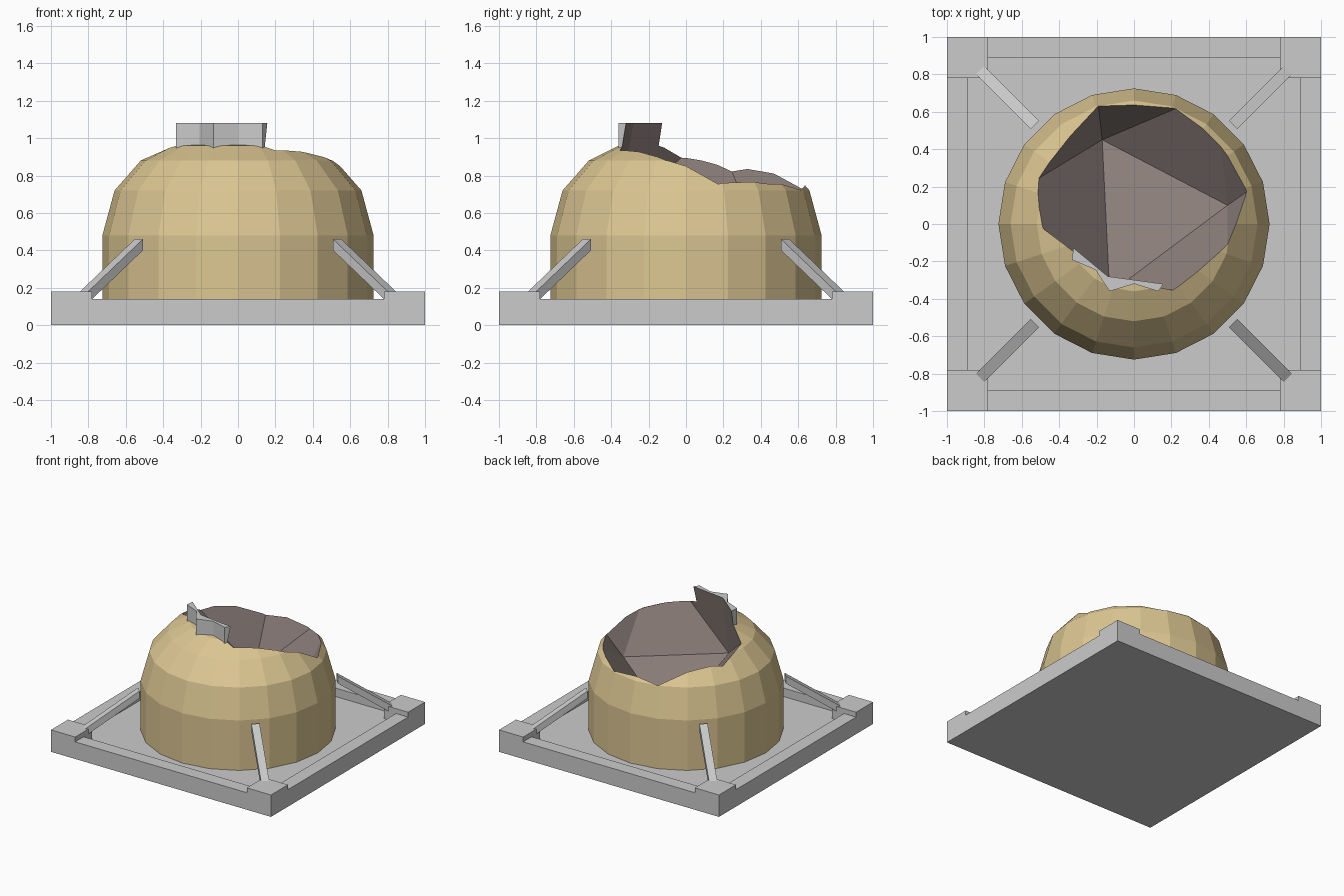
import bpy, bmesh
from math import sin, cos, pi, radians
from mathutils import Matrix, Vector

if "Cube" in bpy.data.objects:
    bpy.data.objects.remove(bpy.data.objects["Cube"])


def material(name, rgb):
    m = bpy.data.materials.new(name)
    m.diffuse_color = (*rgb, 1)
    m.use_nodes = True
    m.node_tree.nodes["Principled BSDF"].inputs["Base Color"].default_value = m.diffuse_color
    return m


GOLD = material("gold", (0.72, 0.57, 0.29))
BROWN = material("dark_brown", (0.26, 0.21, 0.195))
GREY = material("grey", (0.8, 0.8, 0.8))


def finish(name, bm, mat=None):
    bmesh.ops.recalc_face_normals(bm, faces=bm.faces)
    me = bpy.data.meshes.new(name)
    bm.to_mesh(me)
    bm.free()
    if mat:
        me.materials.append(mat)
    ob = bpy.data.objects.new(name, me)
    bpy.context.collection.objects.link(ob)
    return ob


def box(name, x0, x1, y0, y1, z0, z1):
    bm = bmesh.new()
    m = Matrix.Translation(((x0 + x1) / 2, (y0 + y1) / 2, (z0 + z1) / 2))
    m = m @ Matrix.Diagonal((x1 - x0, y1 - y0, z1 - z0, 1))
    bmesh.ops.create_cube(bm, size=1, matrix=m)
    return finish(name, bm)


def prism(name, points, offset, mat=None, matrix=None):
    bm = bmesh.new()
    f = bm.faces.new([bm.verts.new(p) for p in points])
    ext = bmesh.ops.extrude_face_region(bm, geom=[f])["geom"]
    bmesh.ops.translate(bm, vec=offset, verts=[v for v in ext if isinstance(v, bmesh.types.BMVert)])
    if matrix:
        bm.transform(matrix)
    return finish(name, bm, mat)


# base: sunken floor, edge strips and raised corner blocks
box("base_floor", -1, 1, -1, 1, 0, 0.07)
for s, side in ((-1, "a"), (1, "b")):
    lo, hi = sorted((s * 0.89, s))
    box("edge_strip_x_" + side, lo, hi, -0.78, 0.78, 0.07, 0.14)
    box("edge_strip_y_" + side, -0.78, 0.78, lo, hi, 0.07, 0.14)
    for t in (-1, 1):
        ylo, yhi = sorted((t * 0.78, t))
        xlo, xhi = sorted((s * 0.78, s))
        box("corner_block", xlo, xhi, ylo, yhi, 0.07, 0.18)

# four diagonal struts
w = 0.062
for k in range(4):
    prof = [(0.75, -w / 2, 0.40), (0.75, -w / 2, 0.46), (1.19, -w / 2, 0.162), (1.19, -w / 2, 0.102)]
    prism("strut", prof, (0, w, 0), matrix=Matrix.Rotation(radians(45 + 90 * k), 4, 'Z'))

# solid dome, twenty sides
N = 20
bm = bmesh.new()
rings = []
for r, z in ((0.725, 0.07), (0.725, 0.48), (0.66, 0.72), (0.52, 0.88), (0.36, 0.96)):
    rings.append([bm.verts.new((r * cos(2 * pi * i / N), r * sin(2 * pi * i / N), z)) for i in range(N)])
top = bm.verts.new((0, 0, 1.0))
bm.faces.new(rings[0][::-1])
for i in range(N):
    j = (i + 1) % N
    for a, b in zip(rings, rings[1:]):
        bm.faces.new((a[i], a[j], b[j], b[i]))
    bm.faces.new((rings[-1][i], rings[-1][j], top))
dome = finish("dome", bm, GOLD)

# nine-pointed collar on the crown, mostly broken away
star = []
for i in range(18):
    r = 0.383 if i % 2 == 0 else 0.32
    a = radians(250 + 20 * i)
    star.append((r * cos(a), r * sin(a), 0.9))
collar = prism("collar_fragment", star, (0, 0, 0.18), GREY)

# large faceted cutter that breaks the crown open
bm = bmesh.new()
for p in ((-0.17, 0.45, 0.33), (0.5, 0.1, 0.57), (-0.13, -0.37, 0.59),
          (-0.665, 0.15, 1.05), (-0.206, 0.774, 1.03), (0.43, 0.705, 0.93),
          (0.7, 0.24, 0.93), (0.5, -0.34, 1.23), (-0.146, -0.226, 1.374), (0, 0.3, 1.7)):
    bm.verts.new(p)
bmesh.ops.convex_hull(bm, input=bm.verts[:])
cutter = finish("breach_cutter", bm, BROWN)
cutter.hide_render = True

for ob in (dome, collar):
    mod = ob.modifiers.new("breach", 'BOOLEAN')
    mod.operation = 'DIFFERENCE'
    mod.solver = 'EXACT'
    mod.material_mode = 'TRANSFER'
    mod.object = cutter
    bpy.context.view_layer.objects.active = ob
    bpy.ops.object.modifier_apply(modifier=mod.name)
bpy.data.objects.remove(cutter)
